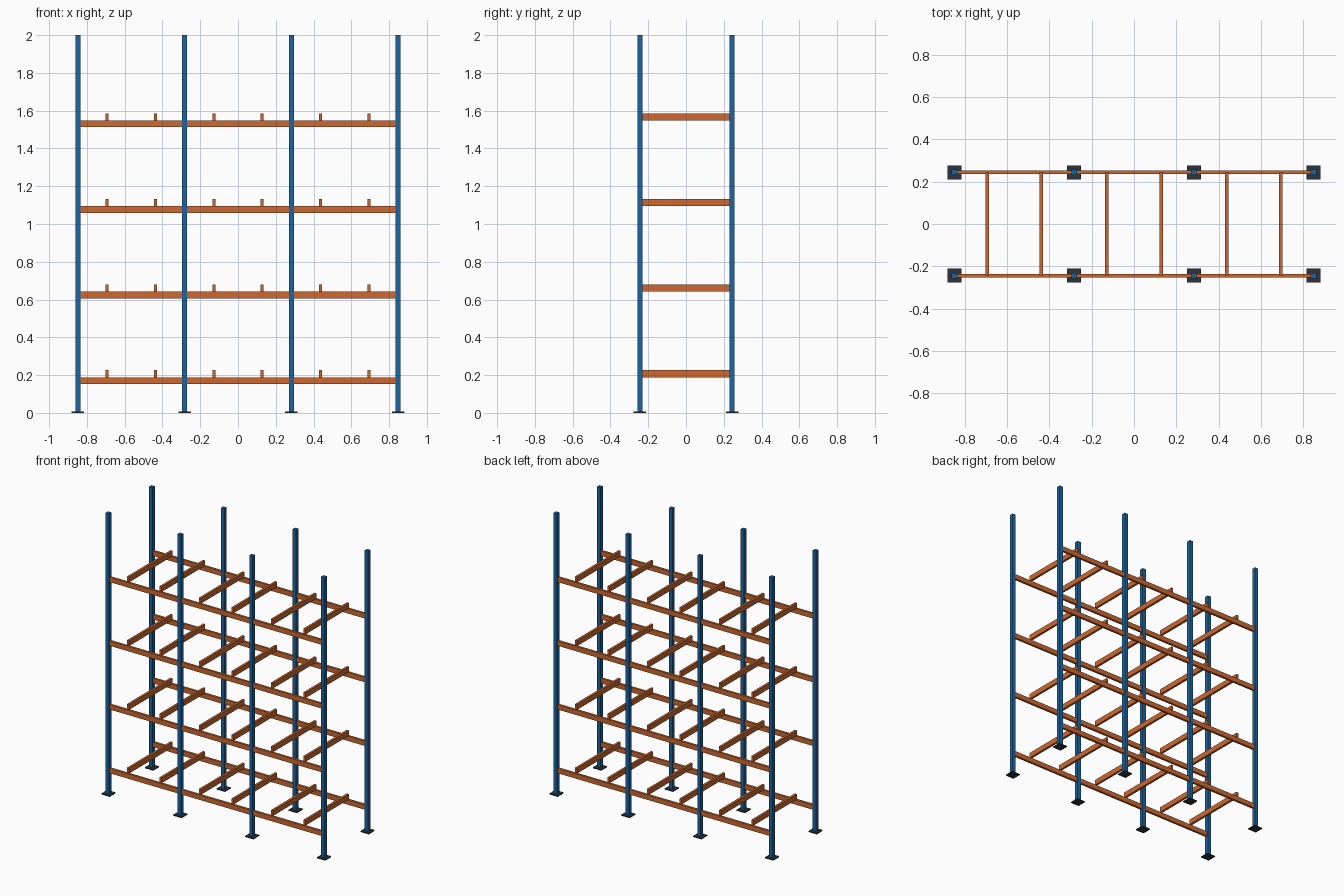
import bpy

cube = bpy.data.objects.get("Cube")
if cube:
    bpy.data.objects.remove(cube, do_unlink=True)


def make_material(name, rgb):
    mat = bpy.data.materials.new(name)
    mat.use_nodes = True
    color = (*rgb, 1.0)
    mat.diffuse_color = color
    mat.node_tree.nodes["Principled BSDF"].inputs["Base Color"].default_value = color
    return mat


BLUE = make_material("blue paint", (0.012, 0.13, 0.35))
ORANGE = make_material("orange paint", (0.6, 0.14, 0.03))
DARK = make_material("dark steel", (0.026, 0.036, 0.043))


def box(name, center, size, mat):
    """Axis-aligned box with the size baked into its mesh."""
    bpy.ops.mesh.primitive_cube_add(size=1, location=center)
    obj = bpy.context.object
    obj.name = name
    obj.scale = size
    bpy.ops.object.transform_apply(location=False, rotation=False, scale=True)
    obj.data.materials.append(mat)
    return obj


BAY = 0.565            # spacing between uprights
HALF_DEPTH = 0.244     # rows of uprights in y
POST = 0.027
PLATE = 0.066
PLATE_H = 0.007
BEAM_W, BEAM_H = 0.016, 0.035
BAR_H = 0.038
BAR_OFFSET = 0.128
LEVELS = [0.171 + 0.453 * i for i in range(4)]
ROWS = (("front", -HALF_DEPTH), ("back", HALF_DEPTH))

# Uprights on foot plates
for row, y in ROWS:
    for i in range(4):
        x = (i - 1.5) * BAY
        box(f"{row}_foot_plate_{i + 1}", (x, y, PLATE_H / 2),
            (PLATE, PLATE, PLATE_H), DARK)
        box(f"{row}_upright_{i + 1}", (x, y, (2 + PLATE_H) / 2),
            (POST, POST, 2 - PLATE_H), BLUE)

for level, z in enumerate(LEVELS, 1):
    for bay in range(3):
        x = (bay - 1) * BAY
        # Load beams between neighbouring uprights
        for row, y in ROWS:
            box(f"{row}_beam_{level}_{bay + 1}", (x, y, z),
                (BAY - POST, BEAM_W, BEAM_H), ORANGE)
        # Cross bars resting on the beams
        for side, name in ((-1, "right"), (1, "left")):
            box(f"{name}_cross_bar_{level}_{bay + 1}",
                (x + side * BAR_OFFSET, 0, z + (BEAM_H + BAR_H) / 2),
                (BEAM_W, 2 * HALF_DEPTH, BAR_H), ORANGE)
